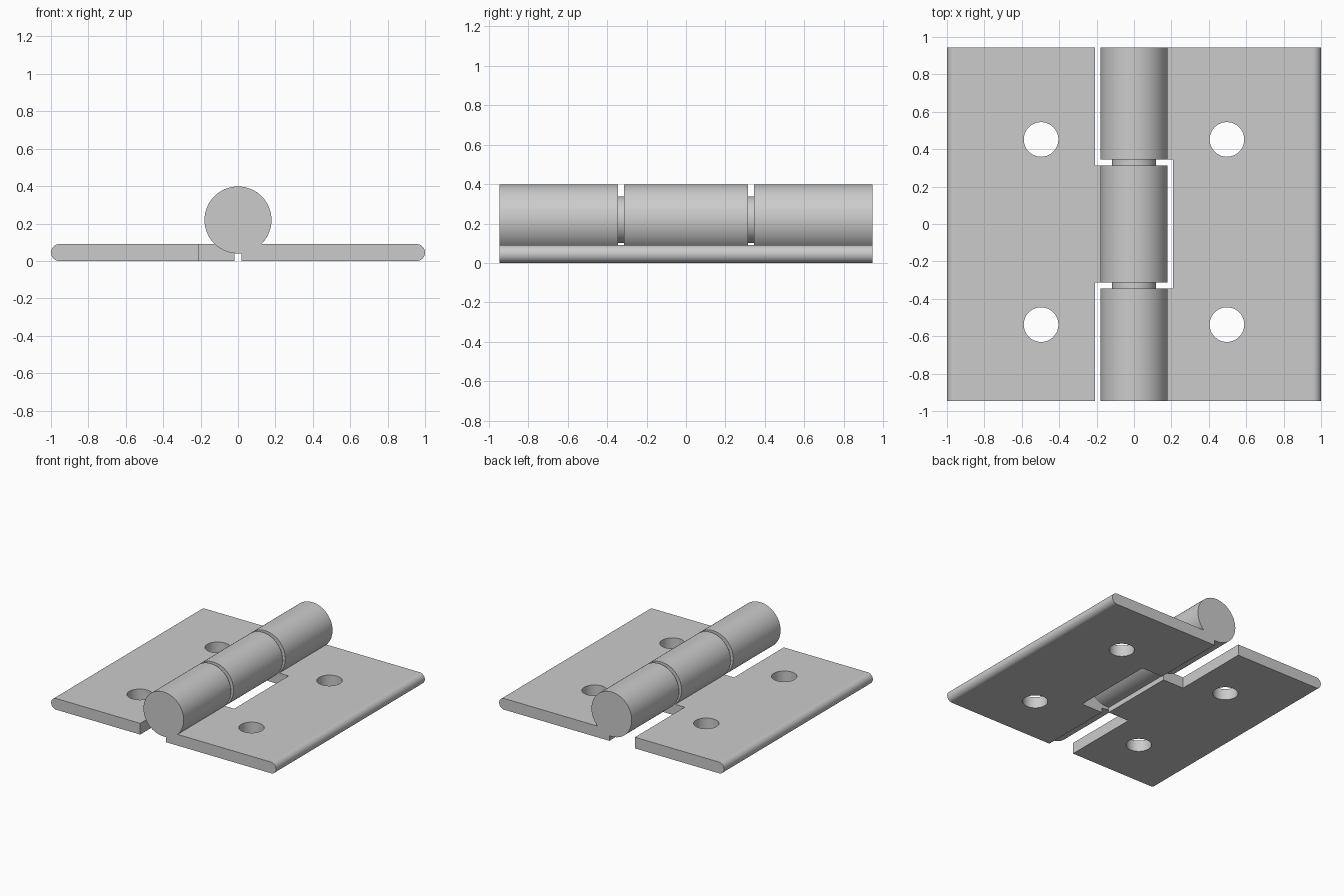
import bpy, bmesh, math
from mathutils import Matrix

cube = bpy.data.objects.get("Cube")
if cube:
    bpy.data.objects.remove(cube, do_unlink=True)

THICK = 0.09       # leaf thickness
HALF = 0.945       # half length along the pin
R = 0.179          # knuckle radius
AXIS = 0.219       # pin height
INNER = 0.02       # leaf edge below the knuckle
SLOT = 0.208       # inner edge of the leaf at the notches

steel = bpy.data.materials.new("grey steel")
steel.use_nodes = True
grey = (0.6, 0.6, 0.6, 1)
steel.diffuse_color = grey
steel.node_tree.nodes["Principled BSDF"].inputs["Base Color"].default_value = grey


def make_object(name, bm):
    bmesh.ops.recalc_face_normals(bm, faces=bm.faces[:])
    mesh = bpy.data.meshes.new(name)
    bm.to_mesh(mesh)
    bm.free()
    mesh.materials.append(steel)
    obj = bpy.data.objects.new(name, mesh)
    bpy.context.collection.objects.link(obj)
    return obj


def activate(obj):
    bpy.ops.object.select_all(action='DESELECT')
    obj.select_set(True)
    bpy.context.view_layer.objects.active = obj


def cylinder(name, radius, depth, matrix):
    bm = bmesh.new()
    bmesh.ops.create_cone(bm, cap_ends=True, segments=64, radius1=radius,
                          radius2=radius, depth=depth, matrix=matrix)
    return make_object(name, bm)


def box(name, x0, x1, y0, y1):
    bm = bmesh.new()
    place = Matrix.Translation(((x0 + x1) / 2, (y0 + y1) / 2, 0.2))
    size = Matrix.Diagonal((abs(x1 - x0), y1 - y0, 1, 1))
    bmesh.ops.create_cube(bm, size=1, matrix=place @ size)
    return make_object(name, bm)


def cut(obj, cutter):
    cutter.hide_render = True
    mod = obj.modifiers.new("cut", 'BOOLEAN')
    mod.operation = 'DIFFERENCE'
    mod.solver = 'EXACT'
    mod.object = cutter
    activate(obj)
    bpy.ops.object.modifier_apply(modifier=mod.name)
    bpy.data.objects.remove(cutter, do_unlink=True)


def smooth(obj):
    activate(obj)
    bpy.ops.object.shade_smooth_by_angle(angle=math.radians(30))
    # keep the flat plate faces and end faces truly flat
    for p in obj.data.polygons:
        flat_z = abs(p.normal.z) > 0.9999 and p.center.z < THICK + 0.01
        if flat_z or abs(p.normal.y) > 0.9999:
            p.use_smooth = False


def leaf_profile():
    # rounded outer edge, from bottom to top
    r = THICK / 2
    pts = [(INNER, 0)]
    for i in range(17):
        a = -math.pi / 2 + math.pi * i / 16
        pts.append((1 - r + r * math.cos(a), r + r * math.sin(a)))
    # knuckle, from the plate top around to the inner edge
    start = math.asin((THICK - AXIS) / R)
    end = 1.5 * math.pi + math.asin(INNER / R) - 2 * math.pi + 2 * math.pi
    for i in range(73):
        a = start + (end - start) * i / 72
        pts.append((R * math.cos(a), AXIS + R * math.sin(a)))
    return pts


def leaf(name, side, notches):
    bm = bmesh.new()
    face = bm.faces.new([bm.verts.new((side * x, -HALF, z)) for x, z in leaf_profile()])
    ext = bmesh.ops.extrude_face_region(bm, geom=[face])
    verts = [v for v in ext["geom"] if isinstance(v, bmesh.types.BMVert)]
    bmesh.ops.translate(bm, verts=verts, vec=(0, 2 * HALF, 0))
    obj = make_object(name, bm)
    # gaps for the other leaf's knuckles
    for y0, y1 in notches:
        cut(obj, box("notch_cutter", -side * 0.4, side * SLOT, y0, y1))
    # screw holes
    for y in (0.452, -0.538):
        cut(obj, cylinder("hole_cutter", 0.0925, 1,
                          Matrix.Translation((side * 0.497, y, 0))))
    smooth(obj)


leaf("left_leaf", 1, [(-0.345, 0.345)])
leaf("right_leaf", -1, [(0.313, 1.2), (-1.2, -0.313)])

# pin showing between the knuckles
pin = cylinder("hinge_pin", 0.118, 0.8,
               Matrix.Translation((0, 0, AXIS)) @ Matrix.Rotation(math.pi / 2, 4, 'X'))
smooth(pin)
